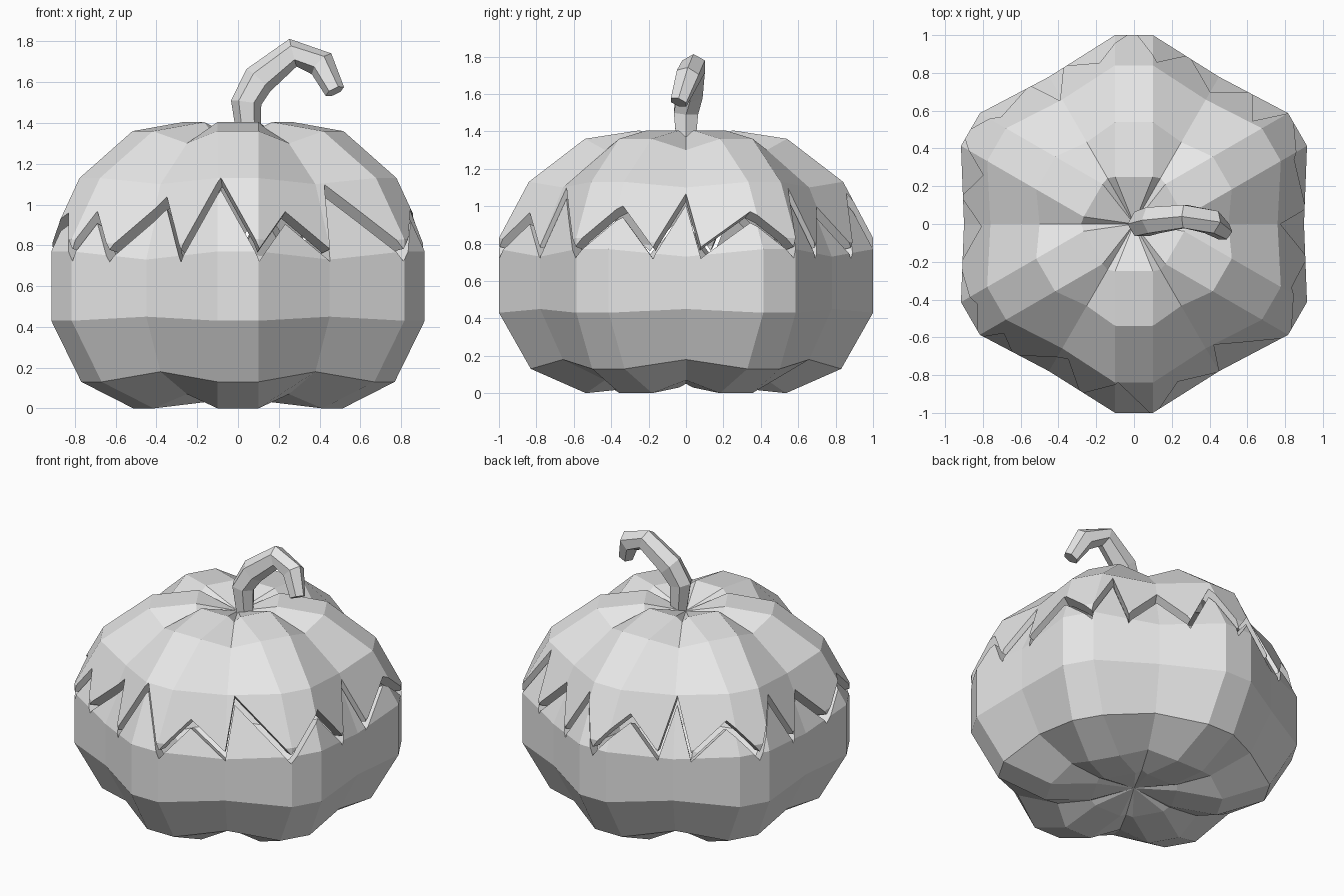
import bpy, bmesh, math
from mathutils import Vector

if "Cube" in bpy.data.objects:
    bpy.data.objects.remove(bpy.data.objects["Cube"])

grey = bpy.data.materials.new("plain grey")
grey.use_nodes = True
grey.diffuse_color = (0.8, 0.8, 0.8, 1)
grey.node_tree.nodes["Principled BSDF"].inputs["Base Color"].default_value = (0.8, 0.8, 0.8, 1)

LIFT = 0.06    # gap between lid and body
APEX = 0.5     # height from which the zigzag cut fans out


def make_object(name, bm):
    bmesh.ops.recalc_face_normals(bm, faces=bm.faces)
    mesh = bpy.data.meshes.new(name)
    bm.to_mesh(mesh)
    bm.free()
    mesh.materials.append(grey)
    obj = bpy.data.objects.new(name, mesh)
    bpy.context.collection.objects.link(obj)
    return obj


def bridge(bm, a, b):
    n = len(a)
    for i in range(n):
        bm.faces.new((a[i], a[(i + 1) % n], b[(i + 1) % n], b[i]))


def fan(bm, ring, point):
    tip = bm.verts.new(point)
    for i, v in enumerate(ring):
        bm.faces.new((v, ring[(i + 1) % len(ring)], tip))


# Six-lobed gourd: (radius, height) of the lobe crests and of the grooves
CREST = [(.25, .03), (.535, 0), (.83, .13), (1, .43), (1, .77), (.84, 1.07), (.54, 1.3), (.25, 1.345)]
GROOVE = [(.28, .05), (.5, .07), (.76, .18), (.9, .45), (.9, .73), (.76, 1.04), (.5, 1.24), (.28, 1.31)]


def gourd(name):
    bm = bmesh.new()
    rings = []
    for (cr, cz), (gr, gz) in zip(CREST, GROOVE):
        ring = []
        for k in range(6):
            a = math.radians(30 + 60 * k)
            out = Vector((math.cos(a), math.sin(a), 0))
            side = Vector((-out.y, out.x, 0))
            for s in (-0.1, 0.1):
                ring.append(bm.verts.new(out * cr + side * s + Vector((0, 0, cz))))
            g = a + math.radians(30)
            ring.append(bm.verts.new((gr * math.cos(g), gr * math.sin(g), gz)))
        rings.append(ring)
    for a, b in zip(rings, rings[1:]):
        bridge(bm, a, b)
    fan(bm, rings[0], (0, 0, 0.08))
    fan(bm, rings[-1], (0, 0, 1.26))
    obj = make_object(name, bm)
    solid = obj.modifiers.new("wall", 'SOLIDIFY')
    solid.thickness = 0.08
    solid.offset = -1
    return obj


# Zigzag cutter: low and high points alternate around the rim
LOWS = [-84, -60, -36, -11, 5, 35, 48, 72, 90, 114, 127, 152, 171, 193, 216, 227.4, 252.5]
PEAKS = [(-74.5, .91), (-56.5, 1.04), (-22, .94), (0, 1.01), (22, .91), (41, 1.04),
         (60, .94), (82, 1.01), (102, .94), (121, 1.04), (141, .92), (162, 1.01),
         (181, .94), (207, .9), (220, .91), (244, .98), (264.3, 1.07)]


def rim_point(deg, z, grow=1.5):
    a = math.radians(deg)
    r = 0.95 + 0.05 * math.cos(6 * (a - math.pi / 6)) - 0.5 * max(0, z - 0.77)
    return Vector((r * grow * math.cos(a), r * grow * math.sin(a), APEX + (z - APEX) * grow))


bm = bmesh.new()
points = []
for low, (deg, z) in zip(LOWS, PEAKS):
    points += [rim_point(low, 0.72), rim_point(deg, z)]
top = [bm.verts.new(p) for p in points]
base = [bm.verts.new((p.x, p.y, -0.5)) for p in points]
bridge(bm, top, base)
fan(bm, top, (0, 0, APEX))
fan(bm, base, (0, 0, -0.5))
cutter = make_object("zigzag_cutter", bm)
cutter.hide_render = True

# Hollow body and lid, split along the zigzag
for name, op, lift in (("body", 'INTERSECT', 0), ("lid", 'DIFFERENCE', LIFT)):
    part = gourd(name)
    cut = part.modifiers.new("split", 'BOOLEAN')
    cut.operation = op
    cut.solver = 'EXACT'
    cut.object = cutter
    bpy.context.view_layer.update()
    graph = bpy.context.evaluated_depsgraph_get()
    baked = bpy.data.meshes.new_from_object(part.evaluated_get(graph))
    part.modifiers.clear()
    part.data = baked
    part.data.materials.clear()
    part.data.materials.append(grey)
    part.location.z = lift
bpy.data.objects.remove(cutter)

# Curled six-sided stem
PATH = [(.055, 0, 1.3), (.04, 0, 1.5), (.1, .02, 1.61), (.27, .04, 1.745), (.41, .01, 1.69), (.475, -.04, 1.555)]
WIDTH = [.055, .075, .08, .07, .07, .05]
bm = bmesh.new()
path = [Vector(p) for p in PATH]
rings = []
for i, p in enumerate(path):
    along = (path[min(i + 1, len(path) - 1)] - path[max(i - 1, 0)]).normalized()
    u = along.cross(Vector((0, 1, 0))).normalized()
    v = along.cross(u)
    rings.append([bm.verts.new(p + WIDTH[i] * (u * math.cos(t) + v * math.sin(t)))
                  for t in (k * math.pi / 3 for k in range(6))])
for a, b in zip(rings, rings[1:]):
    bridge(bm, a, b)
bm.faces.new(rings[0])
bm.faces.new(rings[-1])
make_object("stem", bm)
